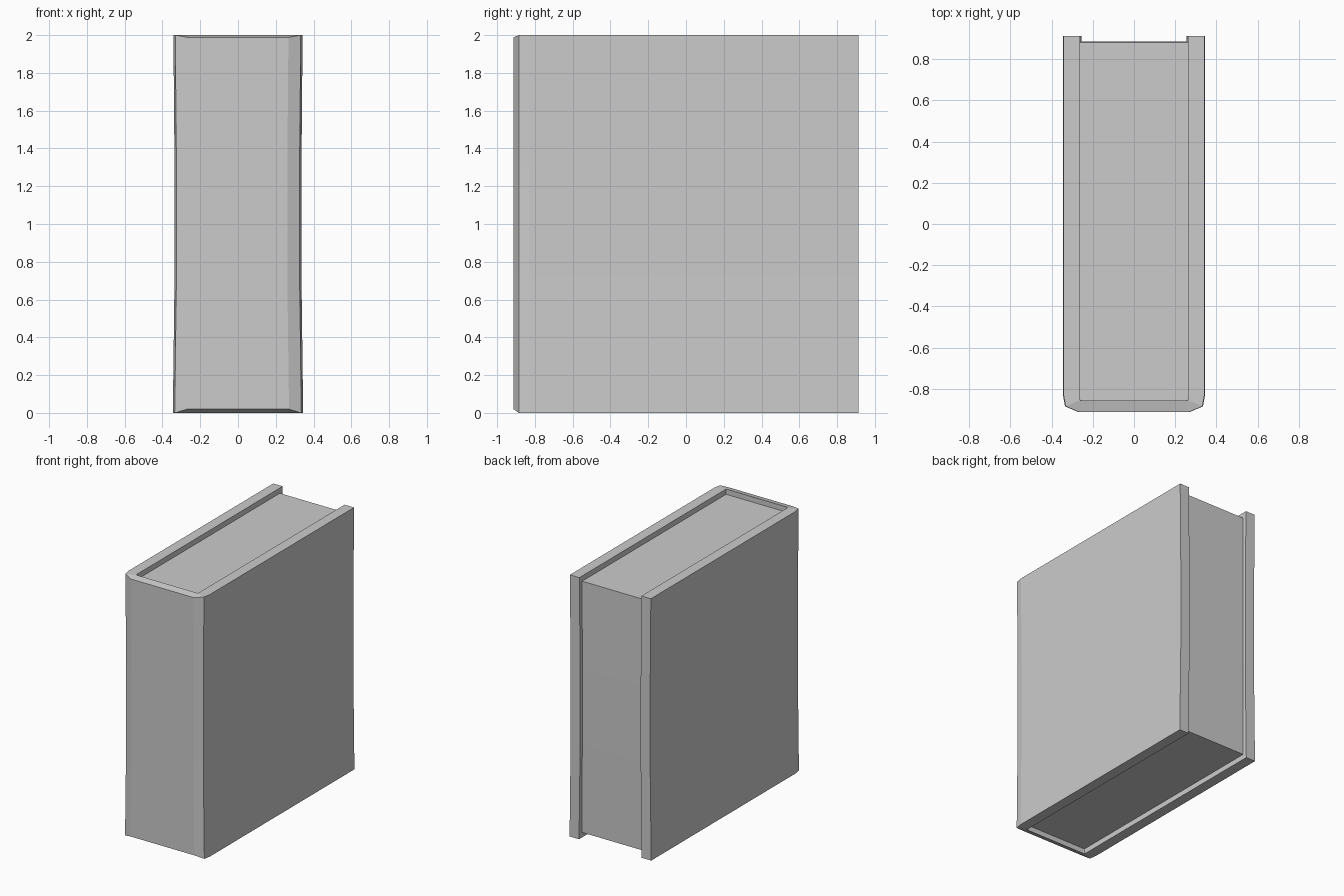
import bpy, bmesh

if "Cube" in bpy.data.objects:
    bpy.data.objects.remove(bpy.data.objects["Cube"])


def make_object(name, bm):
    bmesh.ops.recalc_face_normals(bm, faces=bm.faces)
    mesh = bpy.data.meshes.new(name)
    bm.to_mesh(mesh)
    bm.free()
    obj = bpy.data.objects.new(name, mesh)
    bpy.context.collection.objects.link(obj)
    return obj


def loft(name, rings, cap):
    """Bridge closed rings of points; cap(bm, ring) closes each end."""
    bm = bmesh.new()
    loops = [[bm.verts.new(p) for p in ring] for ring in rings]
    n = len(loops[0])
    for a, b in zip(loops, loops[1:]):
        for i in range(n):
            j = (i + 1) % n
            bm.faces.new((a[i], a[j], b[j], b[i]))
    for ring in (loops[0], loops[-1]):
        cap(bm, ring)
    return make_object(name, bm)


def strip_cap(bm, ring):
    # quads between the outer and inner side of the U profile
    n = len(ring)
    for i in range(n // 2 - 1):
        bm.faces.new((ring[i], ring[i + 1], ring[n - 2 - i], ring[n - 1 - i]))


# Cover: U-shaped profile with a bevelled spine, slightly waisted mid-height
outer = [(-0.345, 0.913), (-0.345, -0.83), (-0.335, -0.885), (-0.27, -0.913)]
inner = [(-0.265, 0.913), (-0.265, -0.82), (-0.265, -0.855), (-0.25, -0.858)]
outer += [(-x, y) for x, y in reversed(outer)]
inner += [(-x, y) for x, y in reversed(inner)]
profile = outer + inner[::-1]

rings = []
for z, pinch, spine_z in ((0, 0, 0.02), (0.72, 0.009, 0.72),
                          (1.3, 0.009, 1.3), (2, 0.003, 1.988)):
    rings.append([(x - pinch * (1 if x > 0 else -1), y,
                   spine_z if y < -0.9 else z) for x, y in profile])
loft("book_cover", rings, strip_cap)

# Page block: set in from the cover at top, bottom and fore edge
rings = []
for z, back in ((0.04, 0.88), (0.72, 0.886), (1.3, 0.886), (1.96, 0.88)):
    rings.append([(-0.275, -0.87, z), (0.275, -0.87, z),
                  (0.275, back, z), (-0.275, back, z)])
loft("page_block", rings, lambda bm, ring: bm.faces.new(ring))
